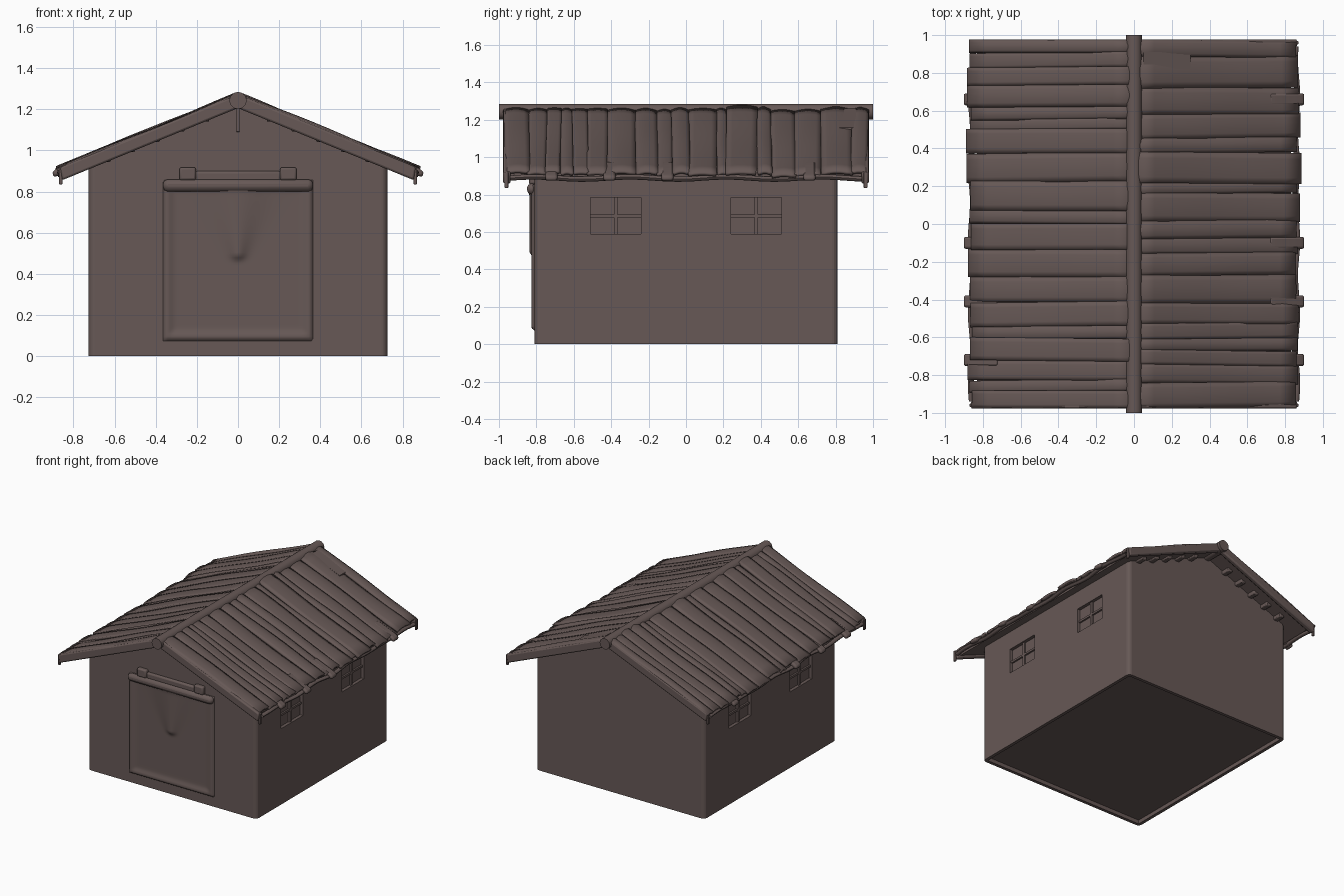
import bpy, bmesh, math, random
from mathutils import Vector

random.seed(7)
if "Cube" in bpy.data.objects:
    bpy.data.objects.remove(bpy.data.objects["Cube"], do_unlink=True)

wood = bpy.data.materials.new("weathered brown")
wood.use_nodes = True
COLOR = (0.135, 0.099, 0.093, 1)
wood.diffuse_color = COLOR
wood.node_tree.nodes["Principled BSDF"].inputs["Base Color"].default_value = COLOR


def make(name, bm):
    bmesh.ops.recalc_face_normals(bm, faces=bm.faces)
    mesh = bpy.data.meshes.new(name)
    bm.to_mesh(mesh)
    bm.free()
    mesh.materials.append(wood)
    obj = bpy.data.objects.new(name, mesh)
    bpy.context.collection.objects.link(obj)
    return obj


def smooth(obj, angle=35):
    bpy.ops.object.select_all(action="DESELECT")
    obj.select_set(True)
    bpy.context.view_layer.objects.active = obj
    bpy.ops.object.shade_smooth_by_angle(angle=math.radians(angle))


def bevel(obj, width, segments=2):
    mod = obj.modifiers.new("bevel", "BEVEL")
    mod.width, mod.segments = width, segments
    smooth(obj)


def add_box(bm, lo, hi):
    lo, hi = Vector(lo), Vector(hi)
    for v in bmesh.ops.create_cube(bm, size=1)["verts"]:
        v.co = (lo + hi) / 2 + v.co * (hi - lo)


def box(name, lo, hi, width):
    bm = bmesh.new()
    add_box(bm, lo, hi)
    bevel(make(name, bm), width)


def prism(profile, y0, y1):
    """Extrude an (x, z) outline along y."""
    bm = bmesh.new()
    face = bm.faces.new([bm.verts.new((x, y0, z)) for x, z in profile])
    out = bmesh.ops.extrude_face_region(bm, geom=[face])
    for v in out["geom"]:
        if isinstance(v, bmesh.types.BMVert):
            v.co.y = y1
    return bm


def grid(nu, nv, fn):
    """Surface patch from a function of u, v in 0..1."""
    bm = bmesh.new()
    pts = [[bm.verts.new(fn(i / nu, j / nv)) for j in range(nv + 1)] for i in range(nu + 1)]
    for i in range(nu):
        for j in range(nv):
            bm.faces.new((pts[i][j], pts[i + 1][j], pts[i + 1][j + 1], pts[i][j + 1]))
    return bm


def slope(x):
    return 1.268 - 0.41 * abs(x)


# Walls up to the roof deck, with rounded corners and a recessed underside
W, D = 0.727, 0.81
EAVE, PEAK = slope(W) - 0.03, slope(0) - 0.03
bm = prism([(-W, 0), (W, 0), (W, EAVE), (0, PEAK), (-W, EAVE)], -D, D)
bmesh.ops.recalc_face_normals(bm, faces=bm.faces)
corners = [e for e in bm.edges if abs(e.verts[0].co.z - e.verts[1].co.z) > 0.8]
bmesh.ops.bevel(bm, geom=corners, offset=0.03, segments=4, profile=0.5, affect="EDGES")
bm.normal_update()
floor = [f for f in bm.faces if f.normal.z < -0.9]
bmesh.ops.inset_region(bm, faces=floor, thickness=0.025)
for v in bmesh.ops.extrude_face_region(bm, geom=floor)["geom"]:
    if isinstance(v, bmesh.types.BMVert):
        v.co.z = 0.03
bmesh.ops.delete(bm, geom=floor, context="FACES")
walls = make("walls", bm)

# Window pockets, cut into both side walls
bm = bmesh.new()
for side in (-1, 1):
    for y in (-0.375, 0.375):
        add_box(bm, (side * W - 0.025, y - 0.135, 0.59), (side * W + 0.025, y + 0.135, 0.785))
cutter = make("window_cutter", bm)
cutter.hide_render = True
cutter.hide_set(True)
cut = walls.modifiers.new("windows", "BOOLEAN")
cut.operation, cut.object, cut.solver = "DIFFERENCE", cutter, "EXACT"

# Window crossbars
for side, label in ((-1, "right"), (1, "left")):
    for y, place in ((-0.375, "front"), (0.375, "back")):
        bm = bmesh.new()
        xs = sorted((side * (W - 0.027), side * (W - 0.012)))
        add_box(bm, (xs[0], y - 0.01, 0.588), (xs[1], y + 0.01, 0.787))
        add_box(bm, (xs[0], y - 0.137, 0.677), (xs[1], y + 0.137, 0.693))
        make(f"{place}_{label}_window_bars", bm)


# Door: rounded rim, softly dished face, tapering central ridge
def door_point(u, v):
    x, z = (u - 0.5) * 0.735, 0.07 + v * 0.79
    edge = min(0.3675 - abs(x), z - 0.07, 0.86 - z)
    y = -0.815 - 0.012 * math.exp(-((edge - 0.025) / 0.022) ** 2)
    if edge < 0.001:
        y = -0.805
    if 0.46 < z < 0.85:
        spread = 0.025 + 0.3 * (z - 0.46)
        y -= 0.022 * math.exp(-(x / spread) ** 2) * min(1, (z - 0.46) / 0.03)
    return x, y, z


smooth(make("door", grid(60, 60, door_point)), 60)
box("door_lintel", (-0.365, -0.85, 0.80), (0.365, -0.80, 0.86), 0.024)
box("upper_lintel", (-0.21, -0.83, 0.85), (0.21, -0.80, 0.9), 0.012)
for s, label in ((-1, "right"), (1, "left")):
    box(f"{label}_lintel_block", (s * 0.245 - 0.04, -0.84, 0.855), (s * 0.245 + 0.04, -0.80, 0.918), 0.01)

# Ridge beam and the small post hanging at the front gable
bm = prism([(0.043 * math.cos(a * math.pi / 6), 1.243 + 0.042 * math.sin(a * math.pi / 6))
            for a in range(12)], -1, 1)
smooth(make("ridge_beam", bm))
box("gable_post", (-0.008, -0.83, 1.09), (0.008, -0.80, 1.22), 0.003)

for s, label in ((-1, "right"), (1, "left")):
    # Solid roof deck under the planks
    top = [(s * x, slope(x) - 0.012) for x in (0, 0.83)]
    low = [(x, z - 0.03) for x, z in reversed(top)]
    make(f"{label}_roof_deck", prism(top + low, -0.95, 0.95))

    # Edge boards on both gables, with a drooping tail
    for e, place in ((-1, "front"), (1, "back")):
        top = [(s * x, slope(x) + 0.006) for x in (0, 0.45, 0.865)]
        low = [(s * x, slope(x) - 0.062) for x in (0.855, 0.45, 0)]
        bevel(make(f"{place}_{label}_edge_board", prism(top + low, e * 0.978, e * 0.938)), 0.01)
        box(f"{place}_{label}_edge_tail", (s * 0.862 - 0.008, e * 0.96 - 0.01, 0.835),
            (s * 0.862 + 0.008, e * 0.96 + 0.01, 0.92), 0.004)

    # Eave pole, slightly wavy
    bm = grid(40, 8, lambda u, v: (
        s * (0.858 + 0.016 * math.cos(v * math.tau) + 0.006 * math.sin(u * 31)),
        (u - 0.5) * 1.88,
        0.888 + 0.014 * math.sin(v * math.tau) + 0.006 * math.sin(u * 23)))
    smooth(make(f"{label}_eave_pole", bm), 60)

    # Uneven, gently cupped roof planks
    y, count = -0.972, 0
    while y < 0.96:
        width = min(random.uniform(0.05, 0.17), 0.972 - y)
        if 0.972 - y - width < 0.04:
            width = 0.972 - y
        length = random.uniform(0.85, 0.885)
        lift, cup = random.uniform(-0.006, 0.005), random.uniform(0.002, 0.008)
        skew, phase = random.uniform(-0.012, 0.012), random.uniform(0, 6)

        def plank_point(u, v):
            x = 0.02 + u * (length - 0.02)
            bend = 0.004 * math.sin(u * 7 + phase)
            return (s * x, max(-0.977, min(0.977, y + v * width + skew * (u - 0.3))),
                    slope(x) + lift + bend - cup + cup * math.sin(v * math.pi) * 1.5)

        plank = make(f"{label}_roof_plank_{count}", grid(10, 5, plank_point))
        thick = plank.modifiers.new("thickness", "SOLIDIFY")
        thick.thickness, thick.offset = 0.018, 0
        smooth(plank, 40)
        y += width
        count += 1

    # Rafter ends poking past the eave
    for i, by in enumerate((0.66, -0.1, -0.41, -0.72)):
        top = [(s * x, slope(x) + 0.006) for x in (0.72, 0.88)]
        tip = [(s * 0.905, slope(0.9) - 0.004), (s * 0.895, slope(0.9) - 0.03)]
        low = [(s * x, slope(x) - 0.03) for x in (0.86, 0.72)]
        bevel(make(f"{label}_rafter_end_{i}", prism(top + tip + low, by - 0.032, by + 0.032)), 0.012)

    # Short purlin stubs under the gable overhangs
    for e, place in ((-1, "front"), (1, "back")):
        for i, x in enumerate((0.16, 0.28, 0.4, 0.52, 0.64)):
            z = slope(x) - 0.05
            ys = sorted((e * 0.8, e * 0.88))
            box(f"{place}_{label}_purlin_{i}", (s * x - 0.02, ys[0], z - 0.012),
                (s * x + 0.02, ys[1], z + 0.02), 0.006)

# Broken patch on the back of the left slope
bm = prism([(0.05, slope(0.05) + 0.012), (0.3, slope(0.3) + 0.014),
            (0.3, slope(0.3)), (0.05, slope(0.05))], 0.82, 0.91)
make("roof_patch", bm)
